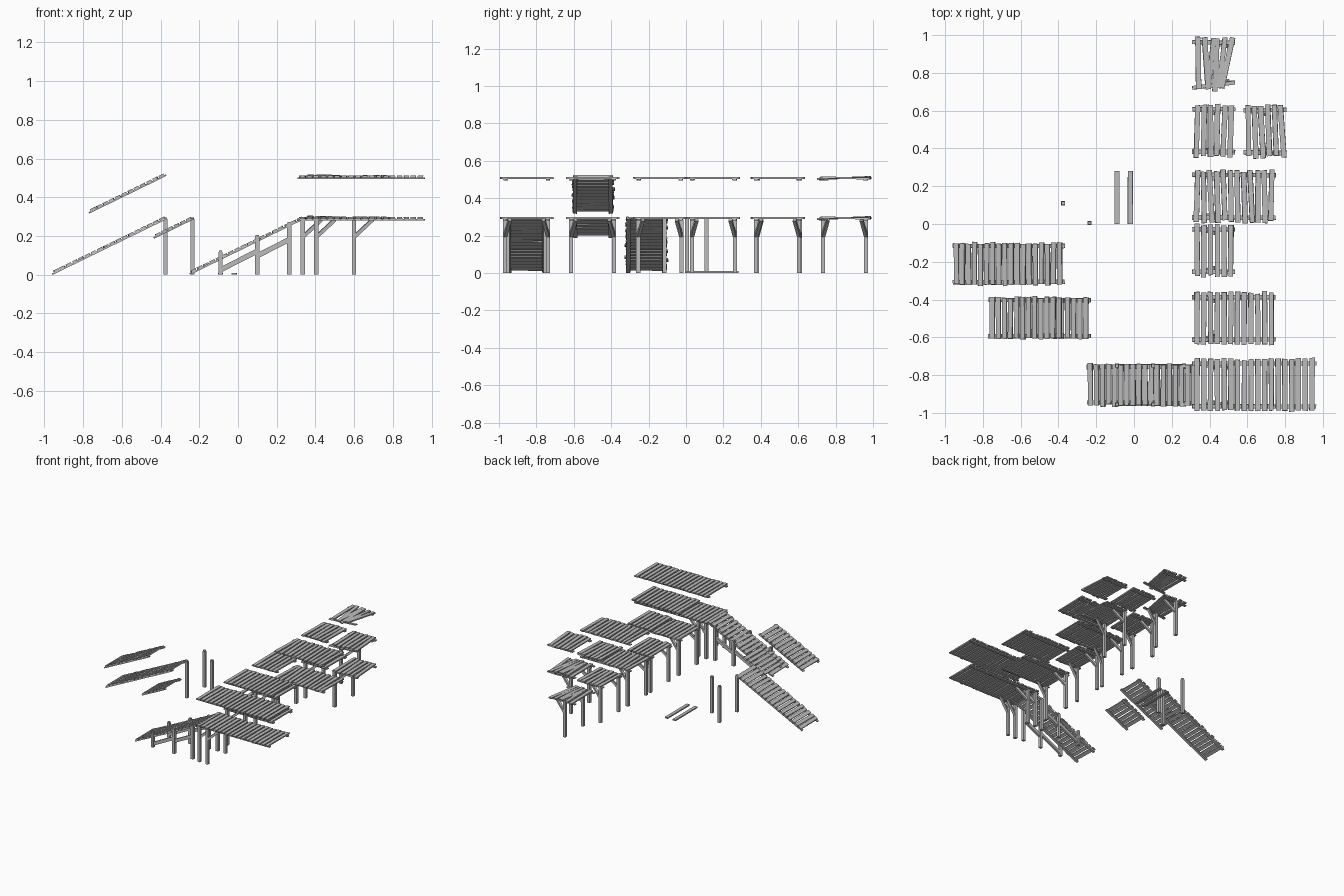
import bpy, bmesh, math, random
from mathutils import Matrix, Vector

cube = bpy.data.objects.get("Cube")
if cube:
    bpy.data.objects.remove(cube, do_unlink=True)

# One weathered wood colour
wood = bpy.data.materials.new("grey_wood")
wood.use_nodes = True
GREY = (0.5, 0.5, 0.5, 1)
wood.diffuse_color = GREY
wood.node_tree.nodes["Principled BSDF"].inputs["Base Color"].default_value = GREY

PITCH, PLANK_W, THICK = 0.0358, 0.027, 0.01
LOW, HIGH, SLOPE = 0.299, 0.513, math.radians(26)


def add_box(bm, size, matrix, rough=0.0, rng=None):
    """Box with slightly uneven corners."""
    verts = bmesh.ops.create_cube(bm, size=1)["verts"]
    for v in verts:
        v.co = Vector(a * b for a, b in zip(v.co, size))
        if rng:
            v.co.x += rng.uniform(-rough, rough)
            v.co.y += rng.uniform(-rough, rough)
        v.co = matrix @ v.co


def add_beam(bm, start, end, w, h):
    """Square timber between two points."""
    start, end = Vector(start), Vector(end)
    d = end - start
    rot = d.to_track_quat('X', 'Z').to_matrix().to_4x4()
    add_box(bm, (d.length, w, h), Matrix.Translation((start + end) / 2) @ rot)


def finish(bm, name):
    mesh = bpy.data.meshes.new(name)
    bm.to_mesh(mesh)
    bm.free()
    mesh.materials.append(wood)
    bpy.context.collection.objects.link(bpy.data.objects.new(name, mesh))


def deck(name, count, place, width=0.28, joist=0.113, skew=0.0, tilt=0.0, fan=None, seed=1):
    """Cross planks on two long joists; local x runs along the deck, z = 0 is its top."""
    rng = random.Random(seed)
    length = count * PITCH + 0.012
    bm = bmesh.new()
    for i in range(count):
        x = 0.012 + PLANK_W / 2 + i * PITCH
        turn = rng.uniform(-skew, skew)
        if fan:
            top, bottom = fan[i]
            x, turn = (top + bottom) / 2, -math.atan2(top - bottom, width)
        m = (place @ Matrix.Translation((x, rng.uniform(-1, 1) * (0.004 + skew * 0.06), -THICK / 2))
             @ Matrix.Rotation(turn, 4, 'Z') @ Matrix.Rotation(rng.uniform(-tilt, tilt), 4, 'X'))
        add_box(bm, (PLANK_W, width - rng.uniform(0, 0.012), THICK), m, 0.002, rng)
    finish(bm, name + "_planks")
    bm = bmesh.new()
    for side in (-1, 1):
        turn = 0.12 if fan and side < 0 else rng.uniform(-skew, skew) * 0.5
        m = (place @ Matrix.Translation((length / 2, side * joist, -THICK - 0.004))
             @ Matrix.Rotation(turn, 4, 'Z'))
        add_box(bm, (length, 0.022, 0.008), m, 0.002, rng)
    finish(bm, name + "_joists")


def post(bm, x, y, top):
    """Upright with a slightly narrowed head."""
    add_box(bm, (0.022, 0.022, top - 0.008), Matrix.Translation((x, y, (top - 0.008) / 2)))
    add_box(bm, (0.017, 0.017, 0.008), Matrix.Translation((x, y, top - 0.004)))


def legs(name, x, yc):
    """Pair of legs with knee braces leaning inward."""
    bm = bmesh.new()
    for side in (-1, 1):
        y = yc + side * 0.115
        post(bm, x, y, LOW - 0.006)
        add_beam(bm, (x, y, 0.195), (x + 0.095, y - side * 0.025, 0.284), 0.018, 0.018)
    finish(bm, name)


# Level decks, each as a raised top and as a version on legs:
# name, plank count, start x, centre y, skew, tilt, leg positions
FAN = [(0.03, 0.035), (0.065, 0.085), (0.115, 0.085), (0.13, 0.12), (0.175, 0.14), (0.215, 0.155)]
DECKS = [
    ("long_deck", 18, 0.308, -0.852, 0.005, 0.0, (0.335, 0.405)),
    ("medium_deck", 12, 0.308, -0.5, 0.005, 0.0, (0.335,)),
    ("short_deck", 6, 0.308, -0.14, 0.01, 0.0, (0.335,)),
    ("worn_medium_deck", 12, 0.308, 0.147, 0.06, 0.01, (0.335,)),
    ("worn_short_deck", 6, 0.308, 0.495, 0.05, 0.01, (0.335,)),
    ("loose_short_deck", 6, 0.58, 0.49, 0.07, 0.01, (0.6,)),
    ("broken_deck", 6, 0.308, 0.848, 0.05, 0.06, (0.405,)),
]
for seed, (name, count, x, y, skew, tilt, leg_xs) in enumerate(DECKS):
    for level, z in (("raised_", HIGH), ("standing_", LOW)):
        deck(level + name, count, Matrix.Translation((x, y, z)), skew=skew, tilt=tilt,
             fan=FAN if name == "broken_deck" else None, seed=seed)
    for i, leg_x in enumerate(leg_xs):
        legs(f"{name}_legs_{i + 1}", leg_x, y)

# Sloping walkways: name, plank count, low end x, centre y, low end z
RAMPS = [
    ("long_ramp", 18, -0.965, -0.212, 0.016),
    ("medium_ramp", 12, -0.775, -0.498, 0.333),
    ("short_ramp", 6, -0.44, -0.498, 0.203),
    ("supported_ramp", 18, -0.255, -0.852, 0.016),
]
for seed, (name, count, x, y, z) in enumerate(RAMPS):
    place = Matrix.Translation((x, y, z)) @ Matrix.Rotation(-SLOPE, 4, 'Y')
    deck(name, count, place, width=0.225, joist=0.095, skew=0.015, seed=seed + 20)

# Posts and diagonal braces under the supported ramp
bm = bmesh.new()
for y in (-0.955, -0.75):
    for x, top in ((-0.09, 0.125), (0.1, 0.205), (0.265, 0.272)):
        post(bm, x, y, top)
    add_beam(bm, (-0.09, y, 0.025), (0.1, y, 0.122), 0.016, 0.026)
    add_beam(bm, (0.1, y, 0.098), (0.265, y, 0.182), 0.016, 0.026)
finish(bm, "ramp_supports")

# Single spare posts
for i, (x, y) in enumerate(((-0.375, -0.115), (-0.375, 0.11), (-0.235, 0.005))):
    bm = bmesh.new()
    post(bm, x, y, 0.296)
    finish(bm, f"spare_post_{i + 1}")

# Loose planks on the ground
for i, x in enumerate((-0.09, -0.02)):
    bm = bmesh.new()
    add_box(bm, (0.026, 0.28, THICK), Matrix.Translation((x, 0.14, THICK / 2)), 0.001, random.Random(i))
    finish(bm, f"spare_plank_{i + 1}")
